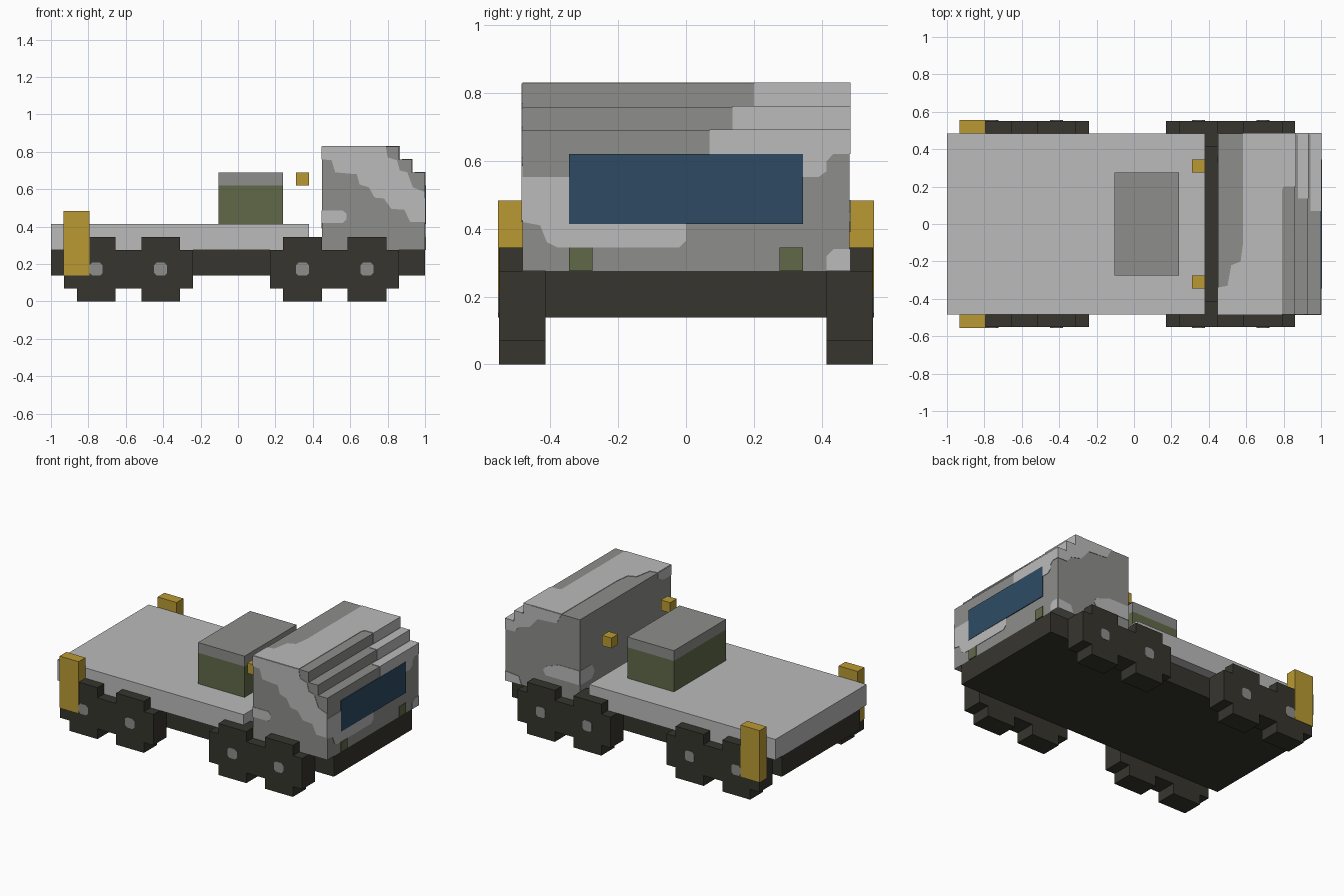
import bpy, bmesh

cube = bpy.data.objects.get("Cube")
if cube:
    bpy.data.objects.remove(cube, do_unlink=True)

V = 2 / 29      # block size
E = 0.003       # height of painted plates


def material(name, rgb):
    lin = []
    for c in rgb:
        c /= 255
        lin.append(c / 12.92 if c < 0.04045 else ((c + 0.055) / 1.055) ** 2.4)
    m = bpy.data.materials.new(name)
    m.use_nodes = True
    m.diffuse_color = (*lin, 1)
    m.node_tree.nodes["Principled BSDF"].inputs["Base Color"].default_value = (*lin, 1)
    return m


LIGHT = material("light grey", (187, 187, 187))
MID = material("mid grey", (141, 141, 140))
DARK = material("charcoal", (54, 53, 46))
GREEN = material("olive green", (97, 105, 73))
YELLOW = material("amber", (186, 154, 51))
BLUE = material("window blue", (46, 75, 99))


def prism(name, pts, axis, a, b, mat):
    """Extrude a 2D outline along an axis from a to b."""
    place = {"x": lambda p, t: (t, p[0], p[1]),
             "y": lambda p, t: (p[0], t, p[1]),
             "z": lambda p, t: (p[0], p[1], t)}[axis]
    bm = bmesh.new()
    lo = [bm.verts.new(place(p, a)) for p in pts]
    hi = [bm.verts.new(place(p, b)) for p in pts]
    bm.faces.new(lo)
    bm.faces.new(hi)
    n = len(pts)
    for i in range(n):
        j = (i + 1) % n
        bm.faces.new((lo[i], lo[j], hi[j], hi[i]))
    bmesh.ops.recalc_face_normals(bm, faces=bm.faces)
    me = bpy.data.meshes.new(name)
    bm.to_mesh(me)
    bm.free()
    me.materials.append(mat)
    ob = bpy.data.objects.new(name, me)
    bpy.context.collection.objects.link(ob)
    return ob


def box(name, x0, x1, y0, y1, z0, z1, mat):
    return prism(name, [(x0, y0), (x1, y0), (x1, y1), (x0, y1)], "z", z0, z1, mat)


def X(i):
    return -1 + i * V


W = 7 * V   # half width of the body

# Chassis, flat bed and cargo crate
box("chassis", -1, 1, -6 * V, 6 * V, 2 * V, 4 * V, DARK)
box("flat_bed", -1, X(20), -W, W, 4 * V, 6 * V, LIGHT)
box("crate", X(13), X(18), -4 * V, 4 * V, 6 * V, 9 * V, GREEN)
box("crate_lid", X(13), X(18), -4 * V, 4 * V, 9 * V, 10 * V, MID)

# Paired wheels, hubs, rear posts and small lamps on both sides
WHEELS = [(1, 0), (4, 0), (4, 1), (6, 1), (6, 0), (9, 0), (9, 1), (10, 1), (10, 4), (9, 4),
          (9, 5), (6, 5), (6, 4), (4, 4), (4, 5), (1, 5), (1, 4), (0, 4), (0, 1), (1, 1)]
HUB = [(-.5, -.3), (-.3, -.5), (.3, -.5), (.5, -.3), (.5, .3), (.3, .5), (-.3, .5), (-.5, .3)]
for s in (-1, 1):
    for start, label in ((1, "rear"), (17, "fore")):
        prism(label + "_wheel_pair", [(X(start + u), w * V) for u, w in WHEELS],
              "y", s * 6 * V, s * 8 * V, DARK)
        for c in (2.5, 7.5):
            prism(label + "_hub", [(X(start + c + u), (2.5 + w) * V) for u, w in HUB],
                  "y", s * (8 * V - E), s * (8 * V + E), MID)
    y0, y1 = sorted((s * W, s * (8 * V + E)))
    box("rear_post", X(1) - E, X(3), y0, y1, 2 * V, 7 * V, YELLOW)
    y0, y1 = sorted((s * 4 * V, s * 5 * V))
    box("small_lamp", X(19), X(20), y0, y1, 9 * V, 10 * V, YELLOW)

# Cab with a stepped brow
prism("cab", [(X(21), 4 * V), (1, 4 * V), (1, 10 * V), (X(28), 10 * V), (X(28), 11 * V),
              (X(27), 11 * V), (X(27), 12 * V), (X(21), 12 * V)], "y", -W, W, MID)

# Light camouflage on the steps
for i, y in enumerate((0.2, 0.137, 0.07)):
    box("step_camo", X(26.2 + i), X(27 + i) + E, y, W + E, (11 - i) * V, (12 - i) * V + E, LIGHT)

# Light camouflage on the roof
prism("roof_camo", [(.583, W), (X(27), W), (X(27), .2), (.80, .2), (.79, .18), (.79, -W),
                    (X(21), -W), (X(21), -.34), (.50, -.33), (.52, -.22), (.57, -.2),
                    (.583, -.1)], "z", 12 * V - E, 12 * V + E, LIGHT)

# Light camouflage on the windscreen side
for pts in (
    [(-W, .552), (-.33, .552), (-.33, .43), (0, .43), (0, .365), (-.02, .345), (-.38, .345),
     (-.41, .36), (-.43, .41), (-W, .42)],
    [(.33, .552), (.39, .552), (.415, .57), (.415, .60), (.435, .621), (.33, .621)],
    [(.415, 4 * V), (.415, .32), (.435, .34), (W, .34), (W, 4 * V)],
):
    prism("nose_camo", pts, "x", 1 - E, 1 + E, LIGHT)

# Light camouflage on the two cab sides
for s, pts in (
    (-1, [(X(21), .828), (.79, .828), (.80, .77), (.85, .755), (.865, .70), (.905, .69),
          (.935, .61), (1, .585), (1, .425), (.92, .425), (.89, .49), (.82, .495), (.78, .55),
          (.73, .555), (.70, .61), (.65, .625), (.635, .68), (.52, .69), (.50, .755),
          (X(21), .76)]),
    (-1, [(X(21), .42), (.56, .42), (.58, .44), (.58, .47), (.56, .485), (X(21), .485)]),
    (1, [(.583, .828), (X(27), .828), (X(27), .759), (X(28), .759), (X(28), .69), (1, .69),
         (1, .621), (.93, .621), (.90, .66), (.82, .68), (.76, .75), (.62, .76)]),
    (1, [(X(21), .39), (.70, .39), (.72, .42), (.70, .45), (.60, .485), (X(21), .485)]),
    (1, [(1, 4 * V), (1, .34), (.90, .33), (.88, 4 * V)]),
):
    prism("side_camo", pts, "y", s * (W - E), s * (W + E), LIGHT)

# Light camouflage on the back of the cab
for pts in (
    [(-W, .76), (-.40, .76), (-.34, .79), (-.34, .828), (-W, .828)],
    [(-W, .42), (-.36, .42), (-.33, .45), (-.36, .485), (-W, .485)],
    [(W, .39), (.36, .39), (.33, .43), (.36, .485), (W, .485)],
):
    prism("back_camo", pts, "x", X(21) - E, X(21) + E, LIGHT)

# Windscreen and the two headlights
box("windscreen", 1 - E, 1 + 1.7 * E, -5 * V, 5 * V, 6 * V, 9 * V, BLUE)
for y in (-5 * V, 4 * V):
    box("headlight", 1 - E, 1 + 1.7 * E, y, y + V, 4 * V, 5 * V, GREEN)
